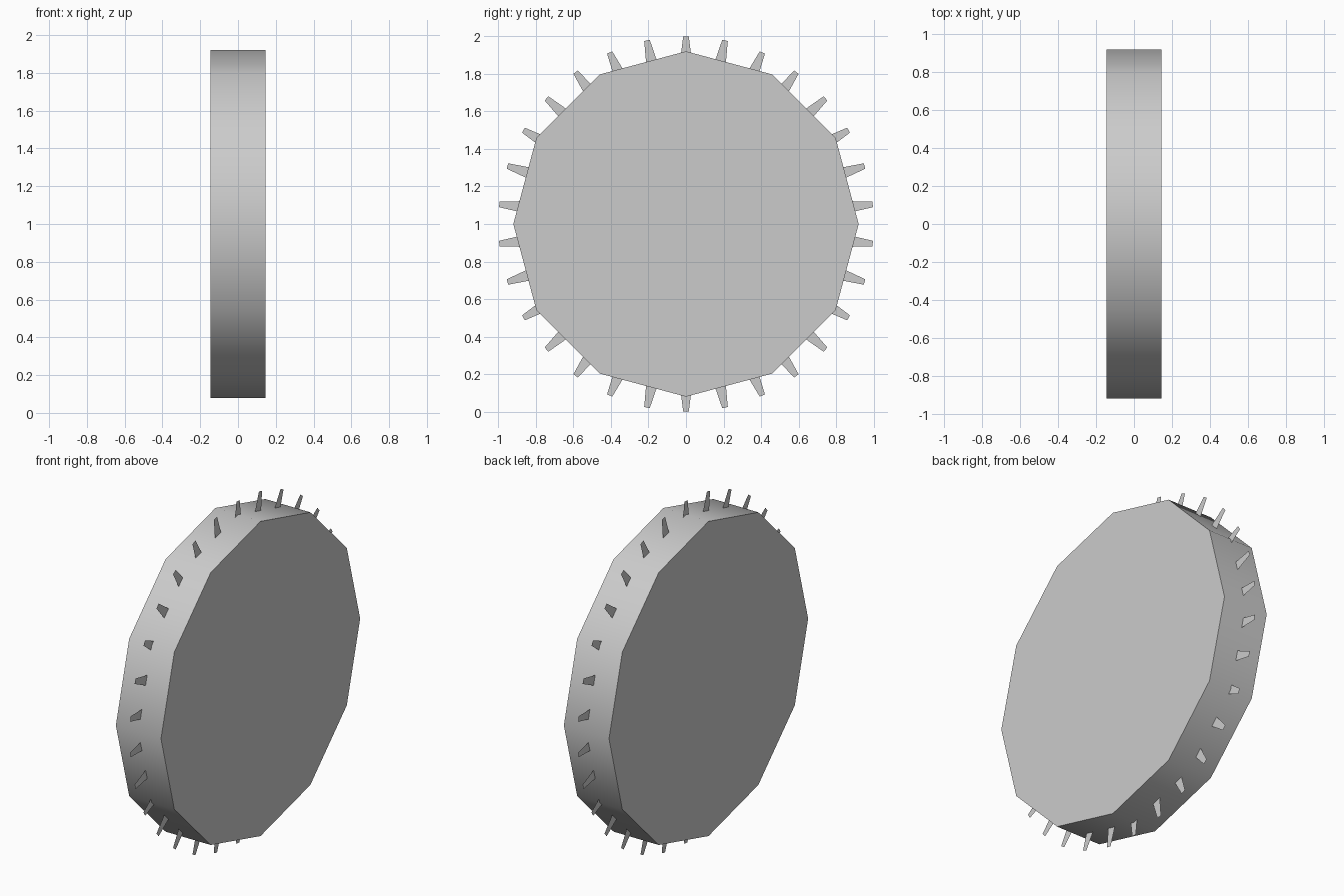
import bpy, bmesh, math

if "Cube" in bpy.data.objects:
    bpy.data.objects.remove(bpy.data.objects["Cube"])

R, HALF_W, ZC = 0.92, 0.146, 1.0
TEETH = 30

# Twelve-sided wheel body lying along x, smooth rim and flat caps
bpy.ops.mesh.primitive_cylinder_add(vertices=12, radius=R, depth=2 * HALF_W,
                                    location=(0, 0, ZC), rotation=(0, math.pi / 2, 0))
wheel = bpy.context.object
wheel.name = "wheel_body"
bpy.ops.object.transform_apply(location=False, rotation=True, scale=True)
bpy.ops.object.shade_smooth_by_angle(angle=math.radians(40))

# Ring of flat tapered teeth in the middle plane of the rim
profile = [(-0.031, 0.87), (0.031, 0.87), (0.015, 1.0), (-0.015, 1.0)]
bm = bmesh.new()
for i in range(TEETH):
    a = 2 * math.pi * i / TEETH
    c, s = math.cos(a), math.sin(a)
    bm.faces.new([bm.verts.new((0, w * c + r * s, r * c - w * s)) for w, r in profile])
mesh = bpy.data.meshes.new("rim_teeth")
bm.to_mesh(mesh)
bm.free()
teeth = bpy.data.objects.new("rim_teeth", mesh)
teeth.location = (0, 0, ZC)
bpy.context.collection.objects.link(teeth)
